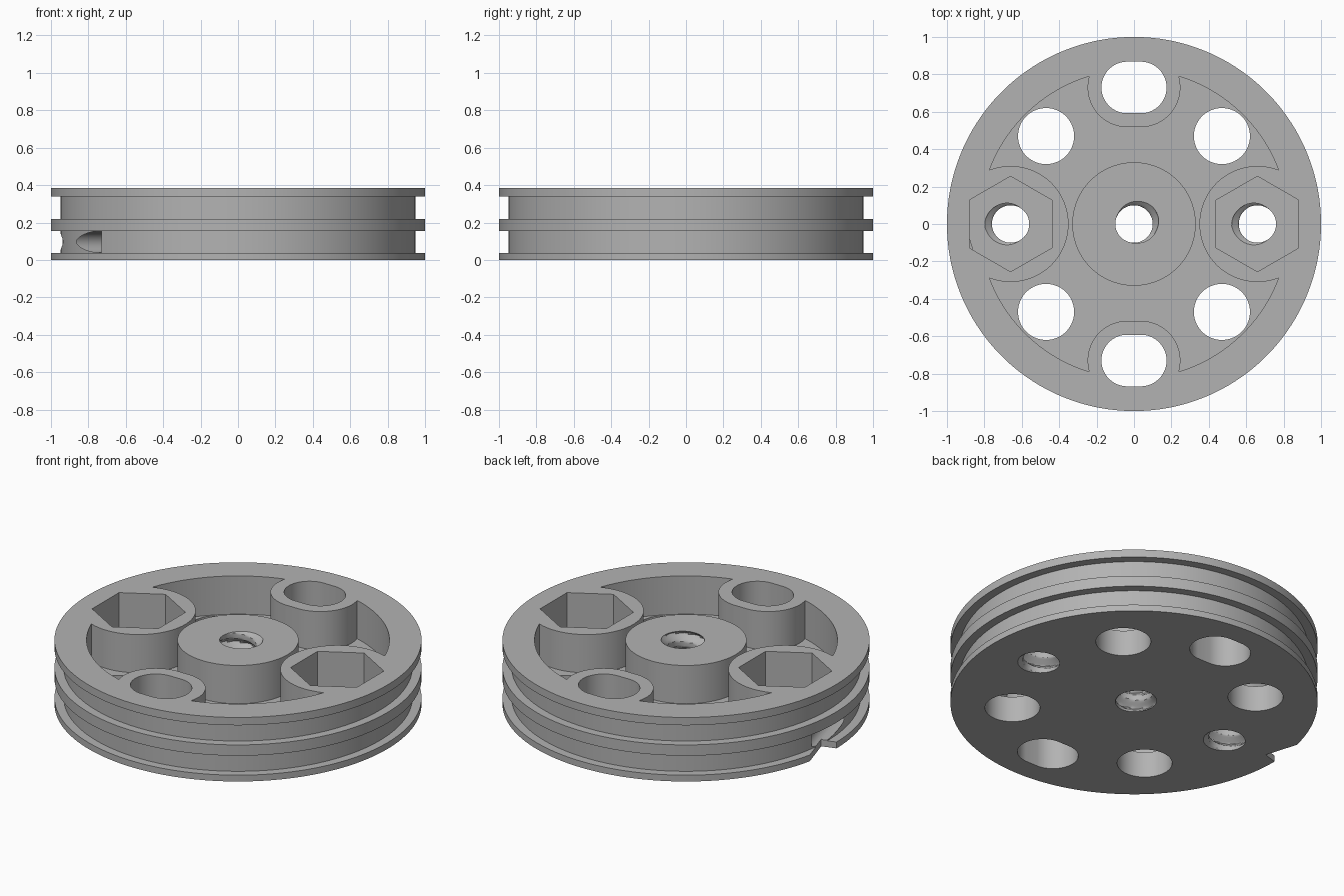
import bpy, bmesh, math
from mathutils import Matrix, Vector

old = bpy.data.objects.get("Cube")
if old:
    bpy.data.objects.remove(old)

TOP, FLOOR = 0.385, 0.155

grey = bpy.data.materials.new("plain grey")
grey.use_nodes = True
grey.diffuse_color = (0.45, 0.45, 0.45, 1)
grey.node_tree.nodes["Principled BSDF"].inputs["Base Color"].default_value = (0.45, 0.45, 0.45, 1)


def stack(name, rings):
    """Closed solid from a list of equally long rings of points."""
    bm = bmesh.new()
    rows = [[bm.verts.new(p) for p in ring] for ring in rings]
    n = len(rows[0])
    for a, b in zip(rows, rows[1:]):
        for i in range(n):
            j = (i + 1) % n
            bm.faces.new((a[i], a[j], b[j], b[i]))
    bm.faces.new(rows[0][::-1])
    bm.faces.new(rows[-1])
    bmesh.ops.recalc_face_normals(bm, faces=bm.faces)
    mesh = bpy.data.meshes.new(name)
    bm.to_mesh(mesh)
    bm.free()
    mesh.materials.append(grey)
    ob = bpy.data.objects.new(name, mesh)
    bpy.context.collection.objects.link(ob)
    return ob


def circle(r, z, x=0, y=0, n=96, turn=0, stretch=0):
    """Ring of points; stretch pulls the halves apart in x to make a slot."""
    pts = []
    for i in range(n):
        a = math.tau * (i + 0.5) / n + turn
        c = math.cos(a)
        pts.append((x + r * c + math.copysign(stretch, c), y + r * math.sin(a), z))
    return pts


def prism(name, r, z0, z1, **kw):
    return stack(name, [circle(r, z0, **kw), circle(r, z1, **kw)])


def thread(name, x, z0, z1, z_ref, angle):
    """Bore with a helical groove, widest at the given angle and height."""
    rings, n, steps = [], 48, 60
    for k in range(steps + 1):
        z = z0 + (z1 - z0) * k / steps
        ring = []
        for i in range(n):
            a = math.tau * i / n
            f = ((z - z_ref) / 0.1 - (a - angle) / math.tau + 0.5) % 1
            r = 0.1 + 0.04 * max(0, 1 - abs(f - 0.5) * 3)
            ring.append((x + r * math.cos(a), r * math.sin(a), z))
        rings.append(ring)
    return stack(name, rings)


def combine(target, tool, operation="DIFFERENCE"):
    mod = target.modifiers.new("cut", "BOOLEAN")
    mod.operation, mod.solver, mod.object = operation, "EXACT", tool
    bpy.context.view_layer.objects.active = target
    bpy.ops.object.modifier_apply(modifier=mod.name)
    bpy.data.objects.remove(tool)


# Grooved wheel body
profile = [(1, 0), (1, 0.038), (0.95, 0.038), (0.95, 0.155), (1, 0.155), (1, 0.22),
           (0.95, 0.22), (0.95, 0.338), (1, 0.338), (1, TOP)]
wheel = stack("grooved_wheel", [circle(r, z, n=160) for r, z in profile])

# Recess around the hub and the four bosses
recess = prism("recess", 0.825, FLOOR, 0.6, n=128)
combine(recess, prism("hub", 0.33, 0, 0.8))
for s in (-1, 1):
    combine(recess, prism("hex_boss", 0.31, 0, 0.8, x=0.66 * s))
    combine(recess, prism("slot_boss", 0.212, 0, 0.8, y=0.73 * s, stretch=0.036))
combine(wheel, recess)

# Round holes in the floor and slots through the bosses
for sx in (-1, 1):
    for sy in (-1, 1):
        combine(wheel, prism("round_hole", 0.15, -0.2, 0.3, x=0.47 * sx, y=0.47 * sy, n=64))
for s in (-1, 1):
    combine(wheel, prism("slot", 0.138, -0.2, 0.6, y=0.73 * s, n=64, stretch=0.036))

# Hexagonal pockets with threaded bores, and the threaded hub bore
for s in (-1, 1):
    combine(wheel, prism("hex_pocket", 0.255, FLOOR - 0.005, 0.6, x=0.66 * s, n=6))
    combine(wheel, thread("bolt_bore", 0.66 * s, -0.053, 0.247, 0.15, math.pi))
combine(wheel, thread("hub_bore", 0, -0.053, 0.447, TOP, math.radians(30)))

# Cord tunnel along a chord of the lower groove
along = Vector((-0.296, 0.955, 0)).normalized()
outward = Vector((-along.y, along.x, 0))
frame = Matrix((outward, along, Vector((0, 0, 1)))).transposed()


def in_frame(points):
    return [frame @ Vector(p) for p in points]


def tunnel_ring(t):
    return in_frame((0.885 + 0.057 * math.cos(a), t, 0.097 + 0.057 * math.sin(a))
                    for a in (math.tau * i / 40 for i in range(40)))


combine(wheel, stack("cord_tunnel", [tunnel_ring(-0.365), tunnel_ring(0.42)]))

# Notch in the lower flange where the cord leaves
notch = [in_frame([(0.868, 0.295, z), (1.2, 0.295, z), (1.2, 0.6, z), (0.868, 0.6, z)])
         for z in (-0.1, 0.15)]
combine(wheel, stack("cord_notch", notch))

# Smooth round walls, crisp edges
bpy.ops.object.select_all(action="DESELECT")
wheel.select_set(True)
bpy.context.view_layer.objects.active = wheel
bpy.ops.object.shade_smooth_by_angle(angle=math.radians(30))
